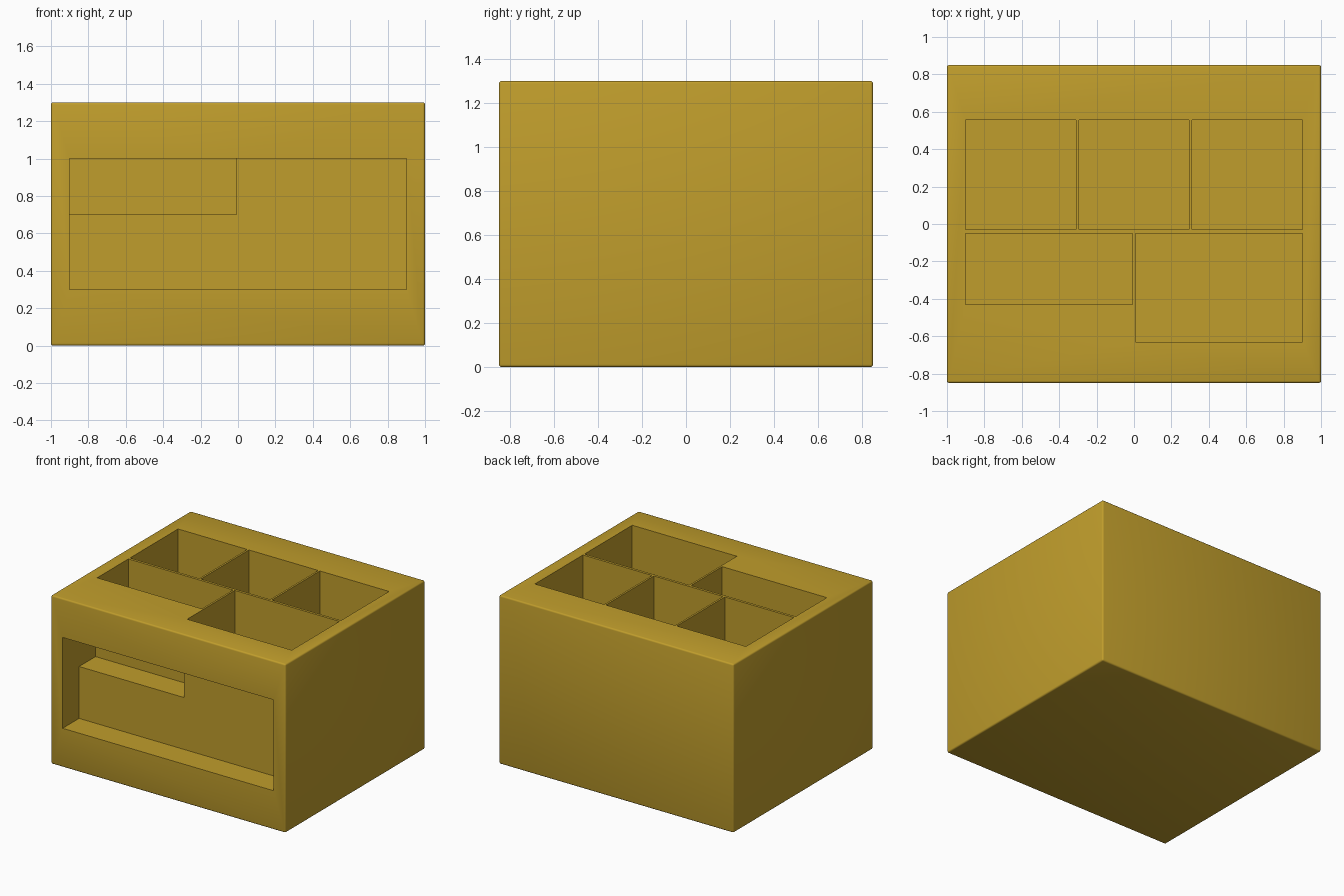
import bpy

if "Cube" in bpy.data.objects:
    bpy.data.objects.remove(bpy.data.objects["Cube"], do_unlink=True)

# Mustard plastic
mat = bpy.data.materials.new("mustard")
mat.use_nodes = True
colour = (0.53, 0.34, 0.025, 1)
mat.diffuse_color = colour
mat.node_tree.nodes["Principled BSDF"].inputs["Base Color"].default_value = colour


def block(name, x, y, z):
    """Box spanning the given x, y and z ranges."""
    spans = (x, y, z)
    bpy.ops.mesh.primitive_cube_add(size=1, location=[(a + b) / 2 for a, b in spans])
    ob = bpy.context.object
    ob.name = name
    ob.scale = [b - a for a, b in spans]
    bpy.ops.object.transform_apply(location=True, rotation=False, scale=True)
    ob.data.materials.append(mat)
    return ob


def apply(ob, mod):
    bpy.ops.object.select_all(action="DESELECT")
    bpy.context.view_layer.objects.active = ob
    ob.select_set(True)
    bpy.ops.object.modifier_apply(modifier=mod.name)


# Solid body with softly rounded outer edges
body = block("organizer_body", (-1, 1), (-0.85, 0.85), (0, 1.3))
bevel = body.modifiers.new("edges", "BEVEL")
bevel.width = 0.012
bevel.segments = 3
apply(body, bevel)

half, wall, floor, above = 0.9, 0.015, 0.3, 1.5
cutters = []


def pocket_row(count, fronts, back):
    """Row of equal open-topped pockets separated by thin walls."""
    width = (2 * half - wall * (count - 1)) / count
    for i in range(count):
        x = -half + i * (width + wall)
        cutters.append(block("pocket_cutter", (x, x + width), (fronts[i], back), (floor, above)))


# Three back pockets, and two front ones of different depth
pocket_row(3, [-0.03] * 3, 0.555)
pocket_row(2, [-0.43, -0.63], -0.05)

# Wide slot in the front, with a deeper recess at its upper right
cutters.append(block("slot_cutter", (-half, half), (-1, -0.65), (0.3, 1.0)))
cutters.append(block("recess_cutter", (-half, -wall / 2), (-1, -0.45), (0.7, 1.0)))

for cutter in cutters:
    cut = body.modifiers.new("cut", "BOOLEAN")
    cut.operation = "DIFFERENCE"
    cut.solver = "EXACT"
    cut.object = cutter
    apply(body, cut)
    bpy.data.objects.remove(cutter, do_unlink=True)

# Smooth the rounded edges, keep the pockets crisp
bpy.ops.object.select_all(action="DESELECT")
body.select_set(True)
bpy.context.view_layer.objects.active = body
bpy.ops.object.shade_smooth_by_angle(angle=0.6)
